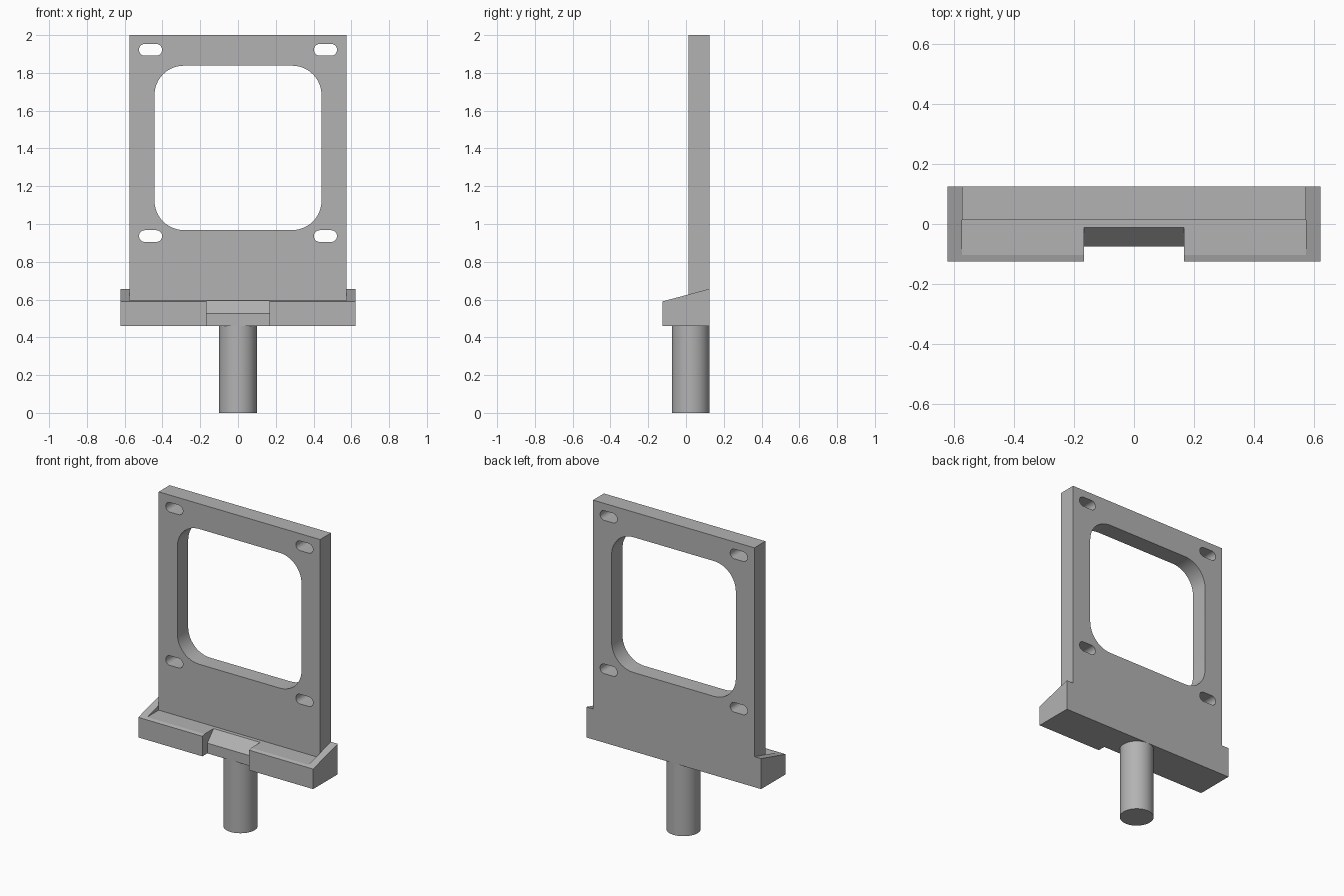
import bpy, bmesh
from math import cos, sin, pi, radians

if "Cube" in bpy.data.objects:
    bpy.data.objects.remove(bpy.data.objects["Cube"], do_unlink=True)

grey = bpy.data.materials.new("plain grey")
grey.use_nodes = True
colour = (0.45, 0.45, 0.45, 1)
grey.diffuse_color = colour
grey.node_tree.nodes["Principled BSDF"].inputs["Base Color"].default_value = colour


def prism(name, profile, axis, lo, hi):
    """Extrude a 2D profile along x (profile is y, z), y (x, z) or z (x, y)."""
    place = {"x": lambda a, b, t: (t, a, b),
             "y": lambda a, b, t: (a, t, b),
             "z": lambda a, b, t: (a, b, t)}[axis]
    bm = bmesh.new()
    low = [bm.verts.new(place(a, b, lo)) for a, b in profile]
    high = [bm.verts.new(place(a, b, hi)) for a, b in profile]
    bm.faces.new(low)
    bm.faces.new(high)
    n = len(profile)
    for i in range(n):
        j = (i + 1) % n
        bm.faces.new((low[i], low[j], high[j], high[i]))
    bmesh.ops.recalc_face_normals(bm, faces=bm.faces)
    mesh = bpy.data.meshes.new(name)
    bm.to_mesh(mesh)
    bm.free()
    mesh.materials.append(grey)
    obj = bpy.data.objects.new(name, mesh)
    bpy.context.collection.objects.link(obj)
    return obj


def rect(a0, a1, b0, b1):
    return [(a0, b0), (a1, b0), (a1, b1), (a0, b1)]


def rounded(cx, cz, hw, hh, r, steps=12):
    pts = []
    for k, (sx, sz) in enumerate([(1, 1), (-1, 1), (-1, -1), (1, -1)]):
        for i in range(steps + 1):
            t = (k + i / steps) * pi / 2
            p = (cx + sx * (hw - r) + r * cos(t), cz + sz * (hh - r) + r * sin(t))
            if not pts or abs(p[0] - pts[-1][0]) + abs(p[1] - pts[-1][1]) > 1e-5:
                pts.append(p)
    return pts


def combine(target, other, operation):
    """Apply a boolean and discard the second solid."""
    mod = target.modifiers.new("boolean", "BOOLEAN")
    mod.operation, mod.solver, mod.object = operation, "EXACT", other
    bpy.context.view_layer.objects.active = target
    bpy.ops.object.modifier_apply(modifier=mod.name)
    bpy.data.objects.remove(other, do_unlink=True)


BOTTOM, LEDGE, BACK = 0.461, 0.596, 0.125
PLATE = 0.574

# Base block with sloping ends and a flat ledge between them
frame = prism("mounting_frame", [(-BACK, BOTTOM), (BACK, BOTTOM), (BACK, 0.657), (-BACK, 0.59)],
              "x", -0.622, 0.622)
combine(frame, prism("ledge_cut", rect(-PLATE, PLATE, LEDGE, 0.8), "y", -0.3, 0.3), "DIFFERENCE")

# Front notch with a slanted back
notch = [(-0.3, 0.3), (-0.075, 0.3), (-0.075, 0.527), (-0.011, LEDGE), (-0.011, 0.8), (-0.3, 0.8)]
combine(frame, prism("notch_cut", notch, "x", -0.166, 0.166), "DIFFERENCE")

# Upright plate
combine(frame, prism("plate", rect(-PLATE, PLATE, 0.52, 2.0), "y", 0.014, BACK), "UNION")

# Large window and four mounting slots
combine(frame, prism("window_cut", rounded(0, 1.403, 0.442, 0.435, 0.155), "y", -0.3, 0.3), "DIFFERENCE")
for x in (-0.463, 0.463):
    for z in (0.936, 1.922):
        combine(frame, prism("slot_cut", rounded(x, z, 0.061, 0.031, 0.0305, 8), "y", -0.3, 0.3),
                "DIFFERENCE")

# Round post under the base
circle = [(0.1 * cos(2 * pi * i / 64), 0.025 + 0.1 * sin(2 * pi * i / 64)) for i in range(64)]
post = prism("post", circle, "z", 0, BOTTOM)

# Smooth the curved walls and keep the edges sharp
for obj in (frame, post):
    bpy.ops.object.select_all(action="DESELECT")
    obj.select_set(True)
    bpy.context.view_layer.objects.active = obj
    bpy.ops.object.shade_smooth_by_angle(angle=radians(25))
    obj.select_set(False)
    # Only curved walls need smoothing
    for face in obj.data.polygons:
        if face.area > 0.1 and obj is frame:
            face.use_smooth = False
